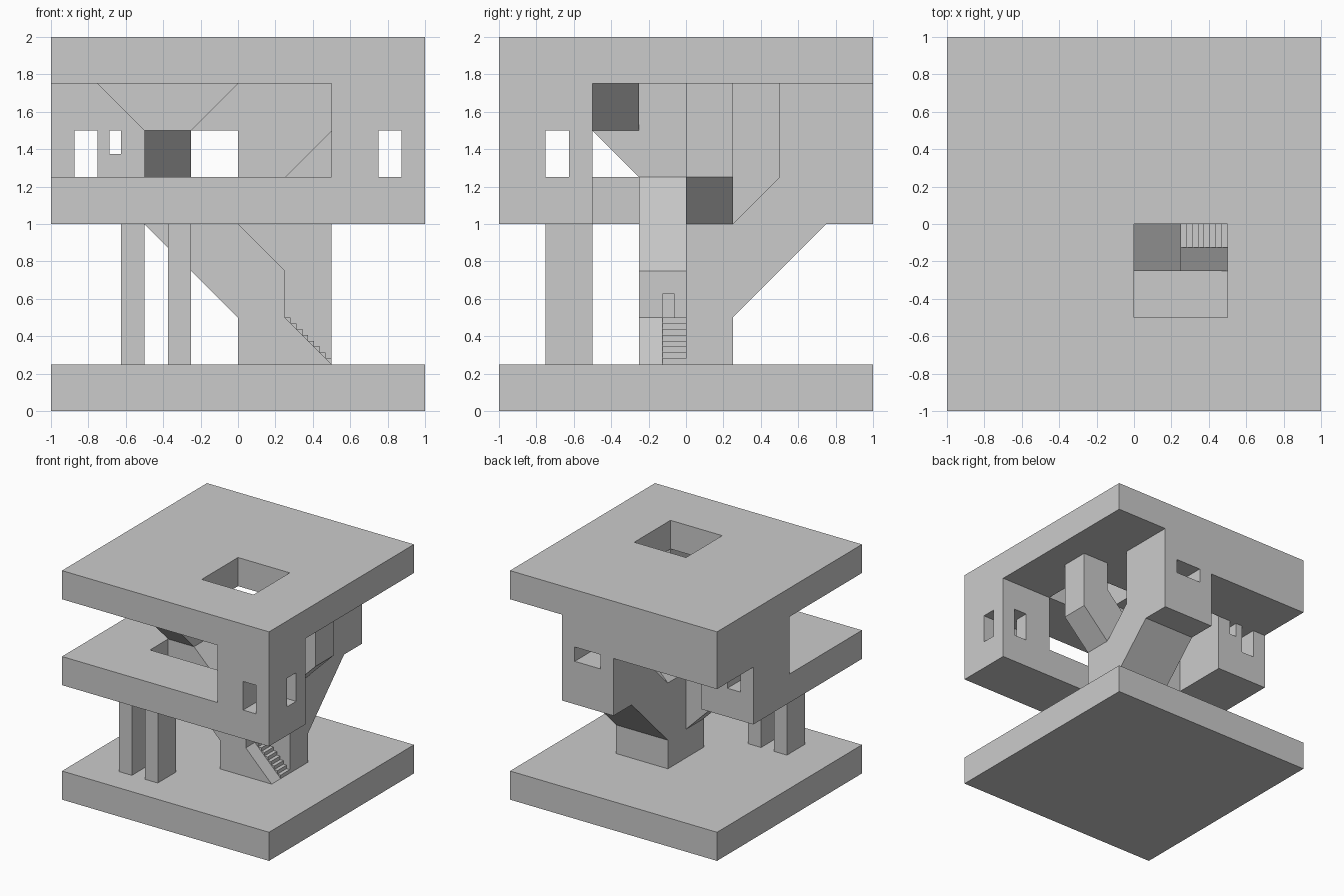
import bpy, bmesh
from mathutils import Vector

if "Cube" in bpy.data.objects:
    bpy.data.objects.remove(bpy.data.objects["Cube"])


def prism(name, axis, lo, hi, profile):
    """Extrude a 2D profile along x (profile = y,z) or y (profile = x,z)."""
    bm = bmesh.new()

    def place(p, t):
        return Vector((t, p[0], p[1])) if axis == 'x' else Vector((p[0], t, p[1]))

    face = bm.faces.new([bm.verts.new(place(p, lo)) for p in profile])
    out = bmesh.ops.extrude_face_region(bm, geom=[face])
    moved = [v for v in out['geom'] if isinstance(v, bmesh.types.BMVert)]
    shift = place((0, 0), hi - lo)
    bmesh.ops.translate(bm, vec=shift, verts=moved)
    bmesh.ops.recalc_face_normals(bm, faces=bm.faces)
    mesh = bpy.data.meshes.new(name)
    bm.to_mesh(mesh)
    bm.free()
    ob = bpy.data.objects.new(name, mesh)
    bpy.context.collection.objects.link(ob)
    return ob


def box(name, x, y, z):
    return prism(name, 'y', y[0], y[1],
                 [(x[0], z[0]), (x[1], z[0]), (x[1], z[1]), (x[0], z[1])])


def cut(ob, *boxes):
    """Cut box-shaped openings out of an object and bake the result."""
    for b in boxes:
        cutter = box('cutter', *b)
        cutter.hide_render = True
        mod = ob.modifiers.new('opening', 'BOOLEAN')
        mod.operation = 'DIFFERENCE'
        mod.solver = 'EXACT'
        mod.object = cutter
        bpy.context.view_layer.update()
        dg = bpy.context.evaluated_depsgraph_get()
        mesh = bpy.data.meshes.new_from_object(ob.evaluated_get(dg))
        ob.modifiers.clear()
        ob.data = mesh
        bpy.data.objects.remove(cutter)


# Base and roof slabs
box('base_slab', (-1, 1), (-1, 1), (0, .25))
roof = box('roof_slab', (-1, 1), (-1, 1), (1.75, 2))
cut(roof, ((0, .5), (-.5, 0), (1.6, 2.1)))

# Middle floor: front strip and left strip around the stairwell
box('floor_front', (-1, .5), (-1, -.5), (1, 1.25))
box('floor_left', (-1, -.5), (-.5, 0), (1, 1.25))

# Front right corner room with crossing windows
room = box('corner_room', (.5, 1), (-1, -.5), (1, 1.75))
cut(room, ((.75, .875), (-1.1, -.4), (1.25, 1.5)),
    ((.4, 1.1), (-.75, -.625), (1.25, 1.5)))

# Left wall with a large and a small window
wall = box('left_wall', (-1, -.5), (0, .5), (1, 1.75))
cut(wall, ((-.875, -.75), (-.1, .6), (1.25, 1.5)),
    ((-.6875, -.625), (-.1, .6), (1.375, 1.5)))

# Beam along the back
box('back_beam', (-1, 0), (.5, 1), (1.5, 1.75))

# Core leaning out to the back, with a window recess
back = prism('core_back', 'x', 0, .5,
             [(.25, .5), (.75, 1), (1, 1), (1, 1.75), (.5, 1.75), (.5, 1.25), (.25, 1)])
cut(back, ((.125, .375), (.75, 1.1), (1.375, 1.5)))

# Core centre with an arm bending up to the roof on the right
prism('core_arm', 'y', 0, .25,
      [(0, .25), (.5, .25), (.5, 1), (.75, 1.25), (.75, 1.75),
       (.5, 1.75), (.5, 1.5), (0, 1)])

# Ramp rising to the middle floor, with a small doorway
ramp = prism('ramp', 'y', -.25, 0,
             [(-.5, 1), (0, .5), (0, .25), (.5, .25), (.25, .5),
              (.25, .75), (-.25, 1.25), (-.5, 1.25)])
cut(ramp, ((.15, .3), (-.125, -.0625), (.5, .625)))

# Stair steps on the lower ramp
d = .25 / 8
steps = [(.25, .5)]
for i in range(8):
    x, z = .25 + i * d, .5 - i * d
    steps += [(x + d, z), (x + d, z - d)]
prism('stair', 'y', -.125, 0, steps + [(.49, .25), (.25, .49)])

# Hanging column with flared bracket under the roof
prism('column', 'x', -.5, -.25,
      [(-.5, 1.75), (-.5, 1.5), (-.25, 1.25), (0, 1.25), (0, 1.75)])
prism('column_bracket', 'y', -.5, -.25,
      [(-.75, 1.75), (-.5, 1.5), (-.25, 1.5), (0, 1.75)])

# Pair of legs under the middle floor
for name, x in (('left_leg', -.625), ('right_leg', -.375)):
    box(name, (x, x + .125), (-.75, -.5), (.25, 1))
